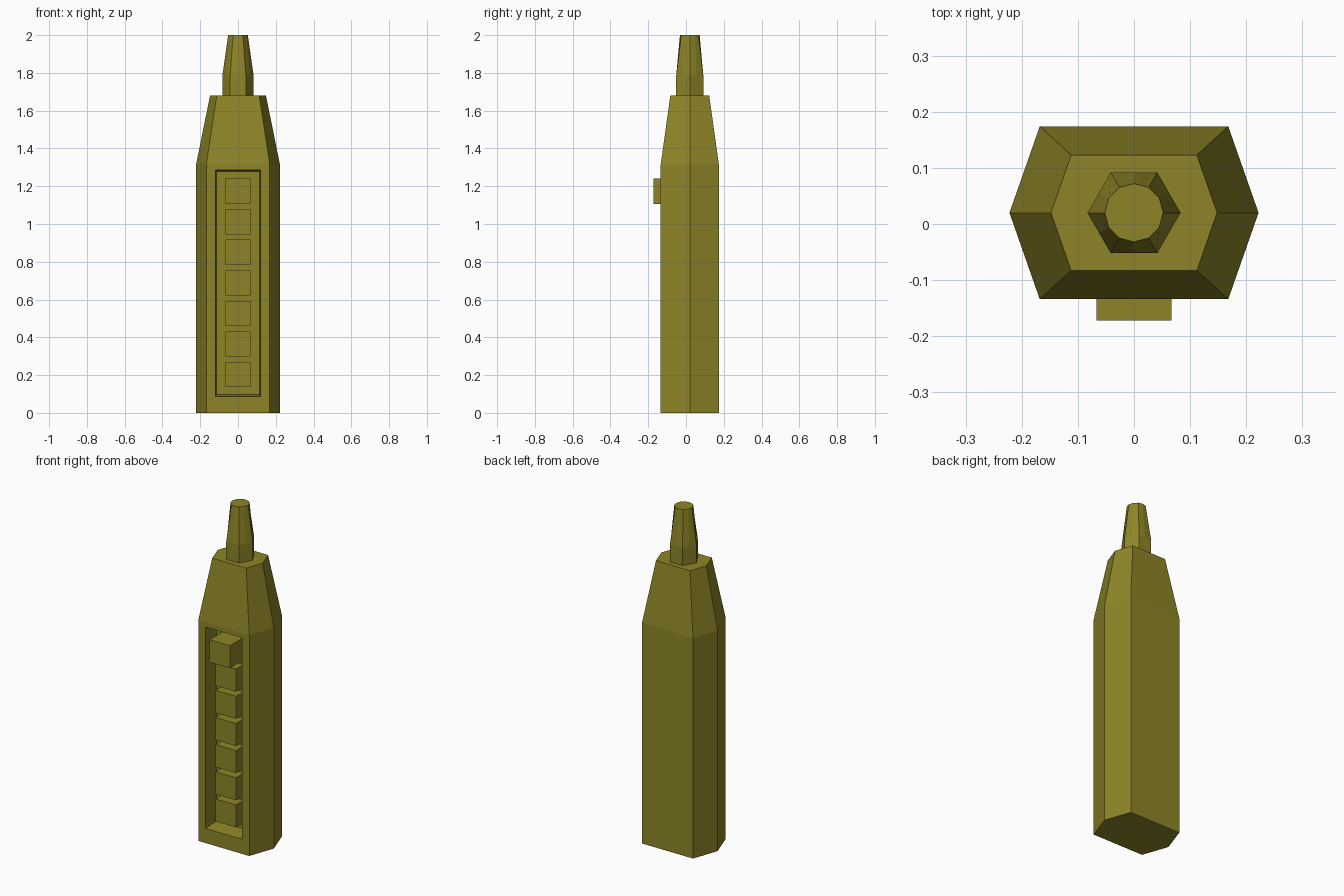
import bpy, bmesh, math

default = bpy.data.objects.get("Cube")
if default:
    bpy.data.objects.remove(default, do_unlink=True)

OLIVE = (0.27, 0.235, 0.02, 1)
olive = bpy.data.materials.new("olive plastic")
olive.diffuse_color = OLIVE
olive.use_nodes = True
olive.node_tree.nodes["Principled BSDF"].inputs["Base Color"].default_value = OLIVE

MID_Y = 0.02      # depth centre of the case
FRONT_Y = -0.134


def finish(bm, name):
    bmesh.ops.recalc_face_normals(bm, faces=bm.faces)
    mesh = bpy.data.meshes.new(name)
    bm.to_mesh(mesh)
    bm.free()
    mesh.materials.append(olive)
    obj = bpy.data.objects.new(name, mesh)
    bpy.context.collection.objects.link(obj)
    return obj


def loft(sections):
    """Join equal-length outlines, given as (points, z), into a closed solid."""
    bm = bmesh.new()
    rings = [[bm.verts.new((x, y, z)) for x, y in pts] for pts, z in sections]
    n = len(rings[0])
    for low, high in zip(rings, rings[1:]):
        for i in range(n):
            j = (i + 1) % n
            bm.faces.new((low[i], low[j], high[j], high[i]))
    bm.faces.new(rings[0][::-1])
    bm.faces.new(rings[-1])
    bmesh.ops.recalc_face_normals(bm, faces=bm.faces)
    return bm


def case_outline(side, corner, depth):
    half = [(corner, -depth), (side, 0), (corner, depth)]
    pts = half + [(-x, -y) for x, y in half]
    return [(x, y + MID_Y) for x, y in pts]


def place_panel(face, half_width, bottom, top, y):
    centre = face.calc_center_median().z
    for v in face.verts:
        v.co = (math.copysign(half_width, v.co.x), y,
                top if v.co.z > centre else bottom)


# Six-sided case with tapered shoulders and a recessed front panel
wide = case_outline(0.222, 0.168, 0.154)
bm = loft([(wide, 0), (wide, 1.315), (case_outline(0.148, 0.112, 0.103), 1.68)])
front = min(bm.faces, key=lambda f: f.calc_center_median().y)
bmesh.ops.inset_individual(bm, faces=[front], thickness=0.03)
place_panel(front, 0.12, 0.087, 1.287, FRONT_Y)
bmesh.ops.inset_individual(bm, faces=[front], thickness=0.01)
place_panel(front, 0.113, 0.098, 1.277, FRONT_Y + 0.092)
finish(bm, "case")


# Nozzle: hexagonal base lofted to a twelve-sided tip
def ring(radius, hexagonal):
    pts = []
    for i in range(12):
        r = radius * math.cos(math.pi / 6) if hexagonal and i % 2 else radius
        a = i * math.pi / 6
        pts.append((r * math.cos(a), r * math.sin(a) + MID_Y))
    return pts


base = ring(0.083, True)
bm = loft([(base, 1.675), (base, 1.785), (ring(0.052, False), 2.0)])
bmesh.ops.dissolve_limit(bm, angle_limit=0.01, verts=bm.verts, edges=bm.edges)
finish(bm, "nozzle")

# Column of seven square buttons; the top one stands proud of the case
for i in range(7):
    z = 0.203 + i * 0.1617
    y = -0.172 if i == 6 else -0.115
    square = [(-0.067, y), (0.067, y), (0.067, -0.035), (-0.067, -0.035)]
    finish(loft([(square, z - 0.067), (square, z + 0.067)]), f"button_{i + 1}")
